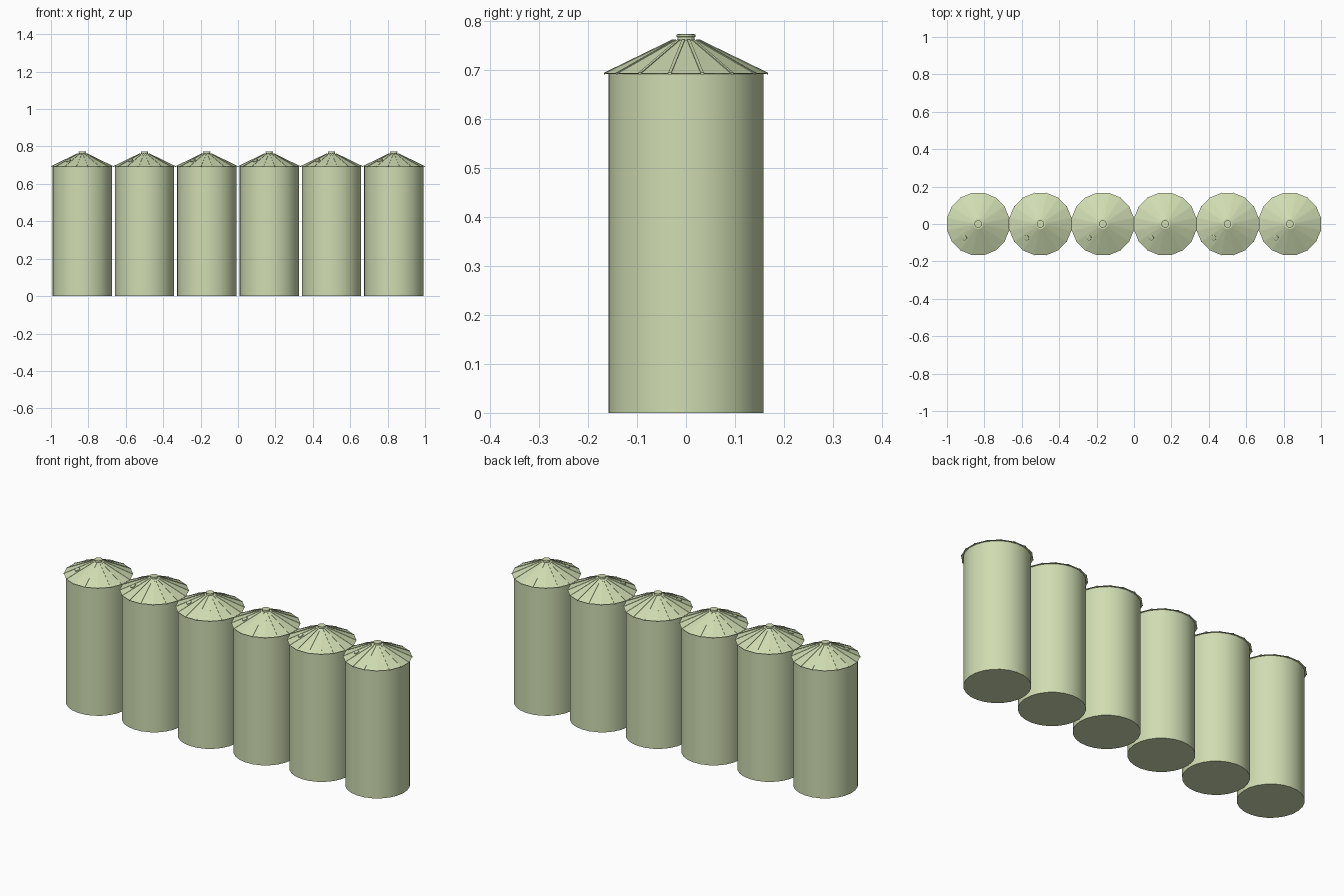
import bpy, bmesh, math
from mathutils import Matrix, Vector

if "Cube" in bpy.data.objects:
    bpy.data.objects.remove(bpy.data.objects["Cube"])

SIDES = 16
STEP = 2 * math.pi / SIDES
OFFSET = STEP / 2                      # flat panel faces each axis
R_EAVE, Z_EAVE = 0.1695, 0.693
R_TOP, Z_TOP = 0.027, 0.761
SLOPE = (Z_TOP - Z_EAVE) / (R_EAVE - R_TOP)

paint = bpy.data.materials.new("pale_green_steel")
paint.diffuse_color = (0.63, 0.72, 0.445, 1)
paint.use_nodes = True
paint.node_tree.nodes["Principled BSDF"].inputs["Base Color"].default_value = paint.diffuse_color


def lathe(bm, profile, sides, offset=0.0):
    """Revolve (radius, z) points; cap both ends."""
    rings = []
    for r, z in profile:
        rings.append([bm.verts.new((r * math.cos(offset + i * 2 * math.pi / sides),
                                    r * math.sin(offset + i * 2 * math.pi / sides), z))
                      for i in range(sides)])
    for a, b in zip(rings, rings[1:]):
        for i in range(sides):
            j = (i + 1) % sides
            bm.faces.new((a[i], a[j], b[j], b[i]))
    bm.faces.new(rings[0][::-1])
    bm.faces.new(rings[-1])


def finish(bm, name):
    bmesh.ops.recalc_face_normals(bm, faces=bm.faces)
    mesh = bpy.data.meshes.new(name)
    bm.to_mesh(mesh)
    bm.free()
    mesh.materials.append(paint)
    return mesh


def lathed(name, profile, sides, offset=0.0):
    bm = bmesh.new()
    lathe(bm, profile, sides, offset)
    return finish(bm, name)


# Tank wall, smooth round the side
wall = lathed("tank_wall", [(0.1590, 0), (0.1590, 0.694)], 24, OFFSET)
for p in wall.polygons:
    p.use_smooth = len(p.vertices) == 4
wall.set_sharp_from_angle(angle=math.radians(40))

# Faceted conical roof with a thin eave
roof = lathed("roof", [(R_EAVE - 0.003, Z_EAVE - 0.001), (R_EAVE, Z_EAVE),
                       (R_TOP, Z_TOP)], SIDES, OFFSET)

# Raised seams along every roof edge
bm = bmesh.new()
W, H = 0.0032, 0.0035
for i in range(SIDES):
    rot = Matrix.Rotation(OFFSET + i * STEP, 4, 'Z')
    ends = []
    for r in (R_EAVE + 0.0005, R_TOP):
        z = Z_EAVE + (R_EAVE - r) * SLOPE
        ends.append([bm.verts.new(rot @ Vector((r, y, z + dz)))
                     for y, dz in ((-W, -0.002), (W, -0.002), (W, H - 0.002), (-W, H - 0.002))])
    a, b = ends
    for k in range(4):
        n = (k + 1) % 4
        bm.faces.new((a[k], a[n], b[n], b[k]))
    bm.faces.new(a[::-1])
    bm.faces.new(b)
seams = finish(bm, "roof_seams")

# Vent collar and lid at the peak
cap = lathed("vent_cap", [(0.018, 0.755), (0.018, 0.767), (0.020, 0.768),
                          (0.020, 0.772), (0.017, 0.773)], SIDES, OFFSET)

# Round hatch lying on the front-left roof panel
bm = bmesh.new()
apothem = math.cos(OFFSET)
tilt = math.atan(SLOPE / apothem)
r = 0.104
place = (Matrix.Rotation(math.radians(-135), 4, 'Z')
         @ Matrix.Translation((r, 0, Z_EAVE + (R_EAVE - r / apothem) * SLOPE))
         @ Matrix.Rotation(tilt, 4, 'Y'))
lathe(bm, [(0.014, -0.002), (0.014, 0.004), (0.011, 0.006)], 12)
bmesh.ops.transform(bm, matrix=place, verts=bm.verts)
hatch = finish(bm, "roof_hatch")

# Six identical silos in a row
for n in range(6):
    x = (n - 2.5) * 0.3333
    for mesh in (wall, roof, seams, cap, hatch):
        ob = bpy.data.objects.new(f"{mesh.name}_{n + 1}", mesh)
        ob.location.x = x
        bpy.context.collection.objects.link(ob)
